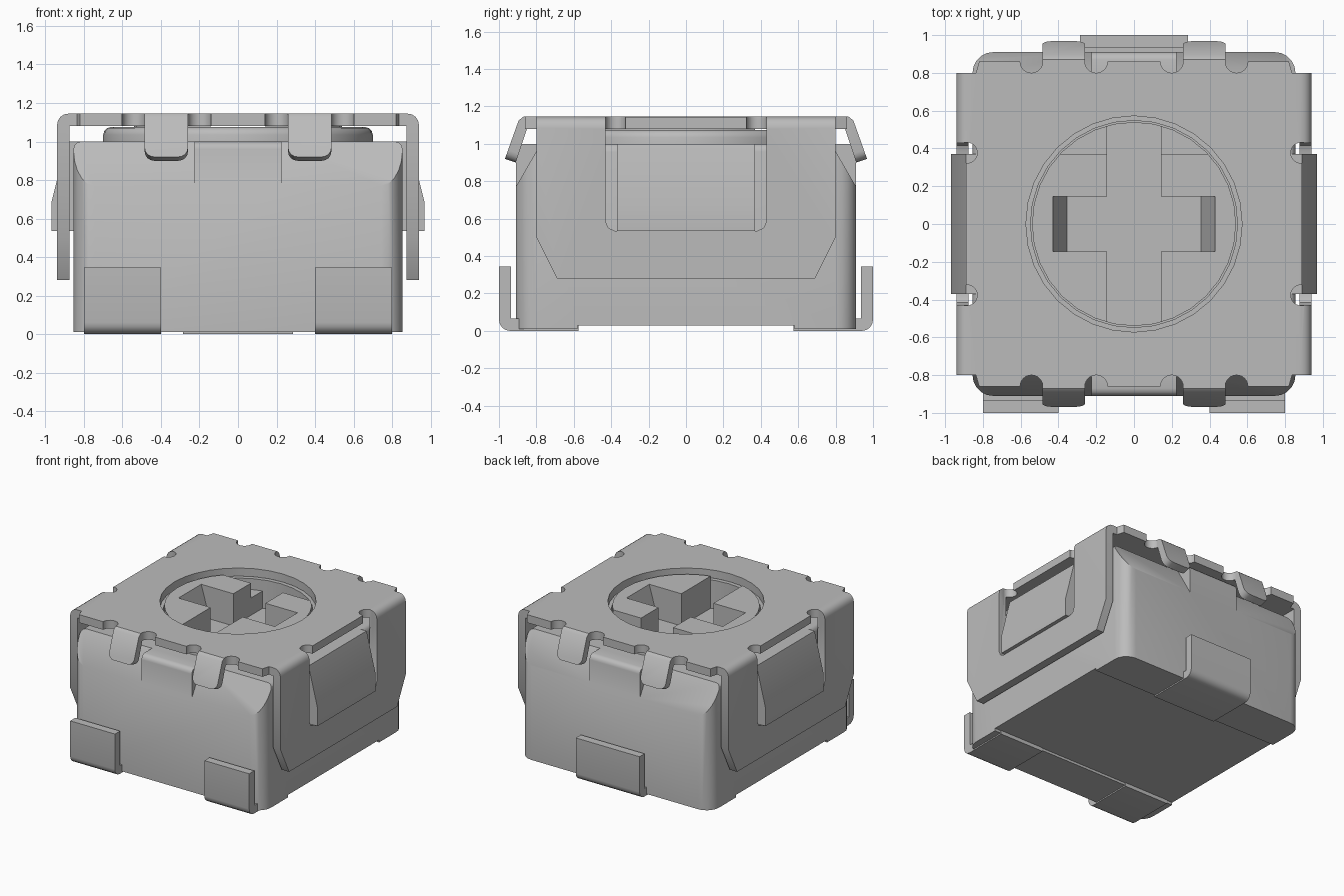
import bpy, bmesh, math

cube = bpy.data.objects.get("Cube")
if cube:
    bpy.data.objects.remove(cube, do_unlink=True)

grey = bpy.data.materials.new("neutral_grey")
grey.use_nodes = True
grey.diffuse_color = (0.5, 0.5, 0.5, 1)
grey.node_tree.nodes["Principled BSDF"].inputs["Base Color"].default_value = (0.5, 0.5, 0.5, 1)


def prism(name, pts, axis, a, b):
    """Extrude a 2D outline along an axis from a to b."""
    place = {"x": lambda p, d: (d, p[0], p[1]),
             "y": lambda p, d: (p[0], d, p[1]),
             "z": lambda p, d: (p[0], p[1], d)}[axis]
    bm = bmesh.new()
    n = len(pts)
    low = [bm.verts.new(place(p, a)) for p in pts]
    high = [bm.verts.new(place(p, b)) for p in pts]
    bm.faces.new(low)
    bm.faces.new(high)
    for i in range(n):
        j = (i + 1) % n
        bm.faces.new((low[i], low[j], high[j], high[i]))
    bmesh.ops.recalc_face_normals(bm, faces=bm.faces)
    mesh = bpy.data.meshes.new(name)
    bm.to_mesh(mesh)
    bm.free()
    mesh.materials.append(grey)
    obj = bpy.data.objects.new(name, mesh)
    bpy.context.collection.objects.link(obj)
    return obj


def box(name, x0, x1, y0, y1, z0, z1):
    return prism(name, [(x0, y0), (x1, y0), (x1, y1), (x0, y1)], "z", z0, z1)


def disc(name, r, z0, z1, x=0, y=0, sides=32):
    ring = [2 * math.pi * i / sides for i in range(sides)]
    return prism(name, [(x + r * math.cos(t), y + r * math.sin(t)) for t in ring], "z", z0, z1)


def mirrored(pts):
    return pts + [(-p, q) for p, q in reversed(pts)]


def flip(pts, s):
    return [(s * p, q) for p, q in pts]


def combine(obj, tool, operation="DIFFERENCE"):
    tool.hide_render = True
    mod = obj.modifiers.new("combine", "BOOLEAN")
    mod.operation, mod.object, mod.solver = operation, tool, "EXACT"
    bpy.context.view_layer.objects.active = obj
    bpy.ops.object.modifier_apply(modifier=mod.name)
    bpy.data.objects.remove(tool, do_unlink=True)


def round_edges(obj, width, test, segments=4):
    """Bevel the edges whose two end points pass the test."""
    bm = bmesh.new()
    bm.from_mesh(obj.data)
    edges = [e for e in bm.edges if test(e.verts[0].co, e.verts[1].co)]
    bmesh.ops.bevel(bm, geom=edges, offset=width, segments=segments, profile=0.5, affect="EDGES")
    bm.to_mesh(obj.data)
    bm.free()


# Body: rounded block with corner chamfers, foot strips and a rotor well
body = box("body", -0.855, 0.855, -0.91, 0.91, 0.01, 1.0)
round_edges(body, 0.11, lambda a, b: abs(a.z - b.z) > 0.5, 5)
round_edges(body, 0.04, lambda a, b: min(a.z, b.z) > 0.99, 3)
combine(body, box("underside_cutter", -1, 1, -0.58, 0.58, -0.1, 0.03))
for sy in (-1, 1):
    for sx in (-1, 1):
        wedge = flip([(0.91, 0.77), (0.777, 1.0), (0.75, 1.05), (1.1, 1.05), (1.1, 0.77)], sy)
        combine(body, prism("chamfer_cutter", wedge, "x", sx * 0.225, sx * 1.0))
combine(body, disc("well_cutter", 0.548, 0.8, 1.2))

# Raised collar around the rotor
collar = disc("collar", 0.7, 0.97, 1.075, sides=48)
round_edges(collar, 0.04, lambda a, b: min(a.z, b.z) > 1.07, 3)
combine(collar, disc("collar_cutter", 0.548, 0.9, 1.2))

# Side latches that snap into the cover windows
for side, s in (("left", 1), ("right", -1)):
    profile = [(0.8, 1.0), (0.89, 1.0), (0.97, 0.68), (0.97, 0.535), (0.8, 0.535)]
    prism(side + "_latch", flip(profile, s), "y", -0.37, 0.37)

# Rotor with a cross slot and a lowered segment at the back
rotor = disc("rotor", 0.54, 0.79, 1.11)
combine(rotor, box("long_slot_cutter", -0.143, 0.143, -0.7, 0.7, 0.85, 1.3))
combine(rotor, prism("cross_slot_cutter", mirrored([(0.355, 0.85), (0.43, 1.11), (0.43, 1.3)]),
                     "y", -0.145, 0.145))
combine(rotor, prism("segment_cutter", mirrored([(0.4, 0.37), (0.54, 0.2), (0.7, 0.2), (0.7, 0.7)]),
                     "z", 0.99, 1.3))

# Cover: bent sheet with chamfered side walls, windows and bend-relief notches
outer = [(0.875, 0.28), (0.94, 0.28), (0.94, 1.145)]
cover = prism("cover", [(0.875, 1.08)] + outer + flip(outer[::-1], -1) + [(-0.875, 1.08)],
              "y", -0.8, 0.8)
round_edges(cover, 0.06, lambda a, b: min(a.z, b.z) > 1.14 and abs(a.y - b.y) > 1)
edge = [(0.84, 0.79), (0.82, 0.86)]
plate = prism("plate", edge + flip(edge[::-1], -1)
              + [(-p, -q) for p, q in edge] + [(p, -q) for p, q in edge[::-1]], "z", 1.08, 1.145)
combine(cover, plate, "UNION")
combine(cover, disc("opening_cutter", 0.572, 1.0, 1.3))
for s in (-1, 1):
    combine(cover, prism("wall_chamfer_cutter",
                         flip([(0.8, 0.5), (0.69, 0.28), (0.69, 0.2), (0.9, 0.2), (0.9, 0.5)], s),
                         "x", -1.2, 1.2))
    window = mirrored([(0.38, 0.535), (0.415, 0.55), (0.43, 0.585), (0.43, 1.08)])
    combine(cover, prism("window_cutter", window, "x", s * 0.8, s * 1.1))
    combine(cover, box("rim_cutter", *sorted((s * 0.89, s * 1.1)), -0.43, 0.43, 1.0, 1.3))
    for t in (-1, 1):
        combine(cover, disc("side_notch", 0.055, 1.0, 1.3, s * 0.885, t * 0.377, 24))
        for x in (0.2, 0.543):
            combine(cover, disc("end_notch", 0.06, 1.0, 1.3, s * x, t * 0.86, 24))

# Four bent tabs at the front and back of the cover
tab_profile = [(0.8, 1.145), (0.87, 1.145), (0.895, 1.125), (0.968, 0.92), (0.91, 0.9),
               (0.85, 1.08), (0.8, 1.08)]
for end, sy in (("front", -1), ("back", 1)):
    for side, sx in (("left", 1), ("right", -1)):
        tab = prism(f"{end}_{side}_tab", flip(tab_profile, sy), "x", sx * 0.26, sx * 0.485)
        round_edges(tab, 0.05, lambda a, b: max(a.z, b.z) < 0.95 and abs(a.x - b.x) < 0.01)

# Solder terminals: two at the front, one at the back
foot = [(0.575, 0.0), (1.0, 0.0), (1.0, 0.345), (0.935, 0.345), (0.935, 0.065), (0.575, 0.065)]
for name, s, x0, x1 in (("front_left_terminal", -1, 0.4, 0.8),
                        ("front_right_terminal", -1, -0.8, -0.4),
                        ("back_terminal", 1, -0.285, 0.285)):
    terminal = prism(name, flip(foot, s), "x", x0, x1)
    round_edges(terminal, 0.06, lambda a, b: max(a.z, b.z) < 0.01 and min(abs(a.y), abs(b.y)) > 0.99)

# Smooth the rounded bends, keep every real edge sharp
for obj in bpy.context.scene.objects:
    obj.select_set(obj.type == "MESH")
bpy.context.view_layer.objects.active = body
bpy.ops.object.shade_smooth_by_angle(angle=math.radians(32))
